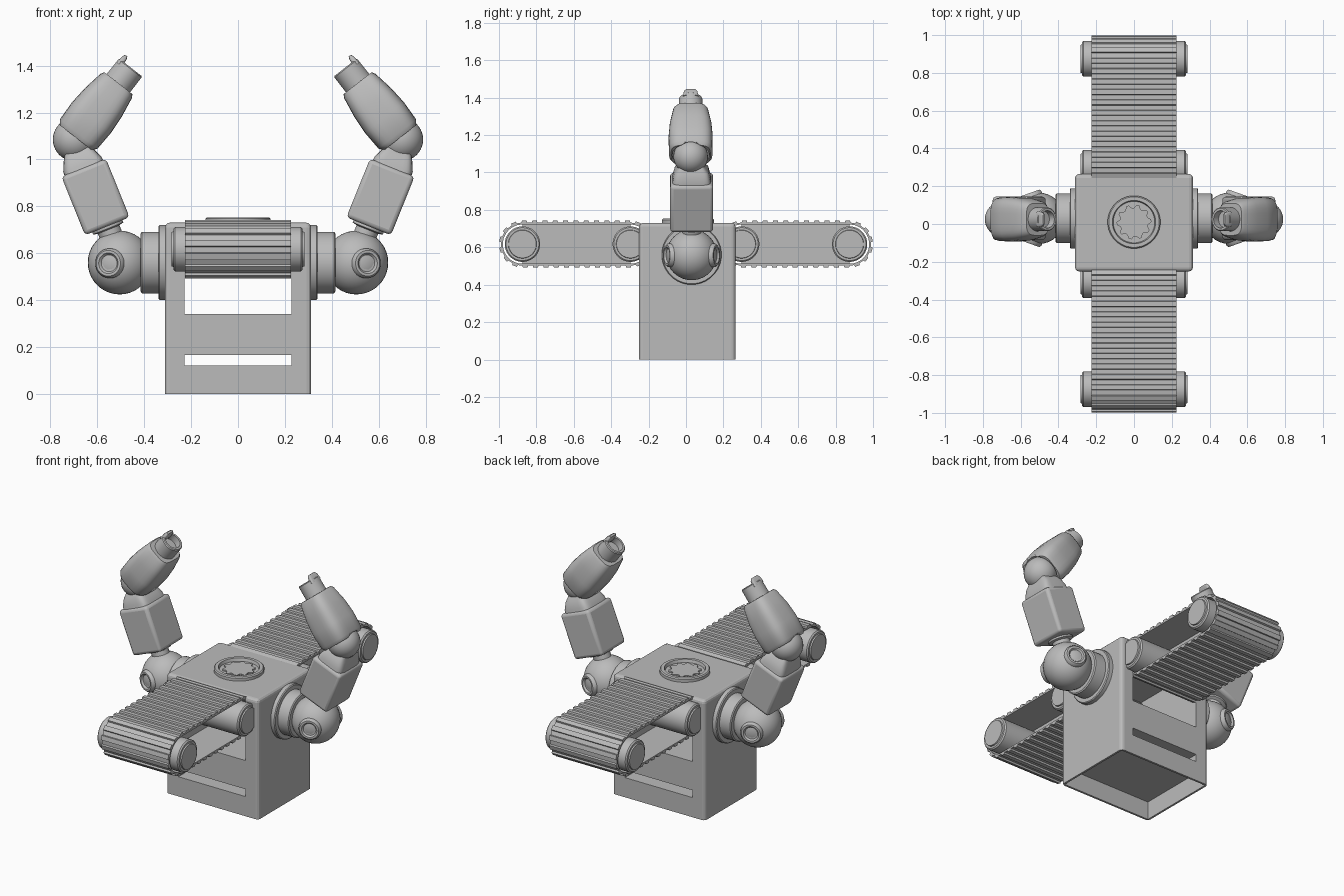
import bpy, bmesh, math
from mathutils import Matrix, Vector

cube = bpy.data.objects.get("Cube")
if cube:
    bpy.data.objects.remove(cube)

grey = bpy.data.materials.new("plain_grey")
grey.use_nodes = True
grey.diffuse_color = (0.5, 0.5, 0.5, 1)
grey.node_tree.nodes["Principled BSDF"].inputs["Base Color"].default_value = (0.5, 0.5, 0.5, 1)


def finish(name, bm, mirror=False, bevel=0, smooth=True):
    bmesh.ops.recalc_face_normals(bm, faces=bm.faces)
    mesh = bpy.data.meshes.new(name)
    bm.to_mesh(mesh)
    bm.free()
    mesh.materials.append(grey)
    ob = bpy.data.objects.new(name, mesh)
    bpy.context.collection.objects.link(ob)
    if bevel:
        mod = ob.modifiers.new("bevel", "BEVEL")
        mod.width, mod.segments = bevel, 3
    if mirror:
        ob.modifiers.new("mirror", "MIRROR")
    if smooth:
        bpy.ops.object.select_all(action="DESELECT")
        ob.select_set(True)
        bpy.context.view_layer.objects.active = ob
        bpy.ops.object.shade_smooth_by_angle(angle=math.radians(35))
    return ob


def box(name, centre, size, tilt=0, **kw):
    bm = bmesh.new()
    m = Matrix.Translation(centre) @ Matrix.Rotation(tilt, 4, "Y") @ Matrix.Diagonal((*size, 1))
    bmesh.ops.create_cube(bm, size=1, matrix=m)
    return finish(name, bm, **kw)


def ball(name, centre, radius, **kw):
    bm = bmesh.new()
    bmesh.ops.create_uvsphere(bm, u_segments=32, v_segments=20, radius=radius,
                              matrix=Matrix.Translation(centre))
    return finish(name, bm, **kw)


def loft(name, centre, axis, rings, sides=32, power=1.0, **kw):
    """Stack rings (distance, half width, half depth) along an axis; power < 1 squares them."""
    axis = Vector(axis).normalized()
    depth = Vector((0, 1, 0)) if abs(axis.y) < 0.8 else Vector((0, 0, 1))
    wide = depth.cross(axis).normalized()
    depth = axis.cross(wide)
    bm = bmesh.new()
    loops = []
    for d, rw, rd in rings:
        loop = []
        for i in range(sides):
            a = math.tau * (i + 0.5) / sides
            c, s = math.cos(a), math.sin(a)
            c, s = (math.copysign(abs(v) ** power, v) for v in (c, s))
            loop.append(bm.verts.new(Vector(centre) + axis * d + wide * rw * c + depth * rd * s))
        loops.append(loop)
    for a, b in zip(loops, loops[1:]):
        for i in range(sides):
            j = (i + 1) % sides
            bm.faces.new((a[i], a[j], b[j], b[i]))
    bm.faces.new(loops[0])
    bm.faces.new(loops[-1])
    return finish(name, bm, **kw)


def turned(name, centre, axis, profile, **kw):
    return loft(name, centre, axis, [(d, r, r) for d, r in profile], **kw)


def cut(target, cutter):
    mod = target.modifiers.new("cut", "BOOLEAN")
    mod.operation, mod.object, mod.solver = "DIFFERENCE", cutter, "EXACT"
    cutter.hide_render = True
    cutter.hide_viewport = True
    cutter.display_type = "WIRE"


# Housing: open underneath, with two tunnels from front to back
housing = box("housing", (0, 0.007, 0.365), (0.624, 0.515, 0.73), smooth=False)
bm = bmesh.new()
bm.from_mesh(housing.data)
edges = [e for e in bm.edges if max(v.co.z for v in e.verts) > 0.5]
bmesh.ops.bevel(bm, geom=edges, offset=0.02, segments=3, profile=0.5, affect="EDGES")
bm.to_mesh(housing.data)
bm.free()
for label, z0, z1, wide, deep in (("base_cutter", -0.1, 0.11, 0.6, 0.49),
                                  ("slot_cutter", 0.12, 0.165, 0.455, 1),
                                  ("belt_cutter", 0.34, 0.705, 0.455, 1)):
    cut(housing, box(label, (0, 0.007, (z0 + z1) / 2), (wide, deep, z1 - z0), smooth=False))

# Round hatch on top: raised rim, recessed floor and toothed plate
turned("hatch_rim", (0, 0.01, 0.725), (0, 0, 1),
       [(0, 0.14), (0.022, 0.14), (0.028, 0.134), (0.028, 0.115), (0.01, 0.11)])
bm = bmesh.new()
low, high = [], []
for i in range(40):
    r = 0.092 if i % 4 < 2 else 0.076
    a = math.tau * i / 40
    for ring, z in ((low, 0.73), (high, 0.743)):
        ring.append(bm.verts.new((r * math.cos(a), 0.01 + r * math.sin(a), z)))
bm.faces.new(high)
for i in range(40):
    j = (i + 1) % 40
    bm.faces.new((low[i], low[j], high[j], high[i]))
finish("hatch_plate", bm, smooth=False)

# Conveyors: toothed belt loop, two rollers and an inner plate at each end
BELT_Z, LENGTH, RADIUS, TEETH = 0.617, 0.577, 0.115, 34
ARC = math.pi * RADIUS
PITCH = 2 * (LENGTH + ARC) / TEETH


def loop_point(s, r):
    s %= 2 * (LENGTH + ARC)
    side = 1
    if s >= LENGTH + ARC:
        s, side = s - LENGTH - ARC, -1
    if s < LENGTH:
        y, z = s - LENGTH / 2, r
    else:
        a = (s - LENGTH) / RADIUS
        y, z = LENGTH / 2 + r * math.sin(a), r * math.cos(a)
    return side * y, side * z


for label, sign in (("front", -1), ("back", 1)):
    mid = sign * 0.586
    bm = bmesh.new()
    rows = []
    for t in range(TEETH):
        for f, r in ((0, 0.115), (0.05, 0.125), (0.5, 0.125), (0.55, 0.115)):
            row = []
            for x, rad in ((-0.226, r), (0.226, r), (0.226, 0.105), (-0.226, 0.105)):
                y, z = loop_point((t + f) * PITCH, rad)
                row.append(bm.verts.new((x, mid + sign * y, BELT_Z + z)))
            rows.append(row)
    for i, a in enumerate(rows):
        b = rows[(i + 1) % len(rows)]
        for k in range(4):
            n = (k + 1) % 4
            bm.faces.new((a[k], a[n], b[n], b[k]))
    finish(label + "_belt", bm, smooth=False)
    box(label + "_belt_plate", (0, mid, BELT_Z), (0.02, LENGTH, 0.21), smooth=False)
    for place, off in (("outer", 1), ("inner", -1)):
        half = [(0.283, 0.068), (0.283, 0.074), (0.275, 0.076), (0.275, 0.088), (0.268, 0.095)]
        turned(f"{label}_{place}_roller", (0, mid + sign * off * LENGTH / 2, BELT_Z), (1, 0, 0),
               [(-d, r) for d, r in half] + half[::-1])

# Shoulders: stepped collar, ball and two dished caps
MID = 0.03
turned("shoulder_collar", (0, MID, 0.56), (1, 0, 0),
       [(0.3, 0.16), (0.335, 0.16), (0.34, 0.155), (0.34, 0.132), (0.41, 0.132), (0.415, 0.125)],
       mirror=True)
ball("shoulder_ball", (0.505, MID, 0.56), 0.136, mirror=True)
for label, sign in (("front", -1), ("back", 1)):
    turned(label + "_shoulder_cap", (0.505, MID, 0.557), (0.36, sign, 0),
           [(0.1, 0.065), (0.132, 0.063), (0.142, 0.055), (0.142, 0.044), (0.132, 0.036)],
           mirror=True)

# Upper arms: neck, rounded block and tapered yoke
LEAN = math.radians(22)
up = Vector((math.sin(LEAN), 0, math.cos(LEAN)))
block = Vector((0.608, MID, 0.84))
turned("arm_neck", block, up, [(-0.21, 0.05), (-0.15, 0.05), (-0.145, 0.07), (-0.12, 0.07)],
       mirror=True)
box("upper_arm", block, (0.205, 0.23, 0.27), LEAN, bevel=0.018, mirror=True)
loft("elbow_yoke", block, up,
     [(0.12, 0.09, 0.105), (0.15, 0.088, 0.1), (0.19, 0.07, 0.09), (0.225, 0.05, 0.06)],
     power=0.35, mirror=True)

# Elbows and forearms: squarish sleeve hollowed around the elbow ball
elbow = Vector((0.698, MID - 0.005, 1.085))
ball("elbow_ball", elbow, 0.092, mirror=True)
bend = math.radians(-38)
fore = Vector((math.sin(bend), 0, math.cos(bend)))
sleeve = loft("forearm", elbow, fore,
              [(0.01, 0.088, 0.105), (0.03, 0.102, 0.116), (0.12, 0.106, 0.118),
               (0.2, 0.1, 0.112), (0.29, 0.085, 0.095), (0.305, 0.076, 0.085)],
              power=0.55, mirror=True)
cut(sleeve, ball("elbow_cutter", elbow, 0.1, mirror=True))

# Hands: short hollow cuff with a pointed lip
tip = [(0.27, 0.064), (0.385, 0.063), (0.39, 0.058), (0.39, 0.046), (0.35, 0.044)]
turned("hand", elbow, fore, tip, mirror=True)
across = Vector((fore.z, 0, -fore.x))
loft("hand_lip", elbow + across * 0.046, fore,
     [(0.37, 0.014, 0.042), (0.405, 0.012, 0.036), (0.418, 0.006, 0.026)],
     power=0.5, mirror=True)
